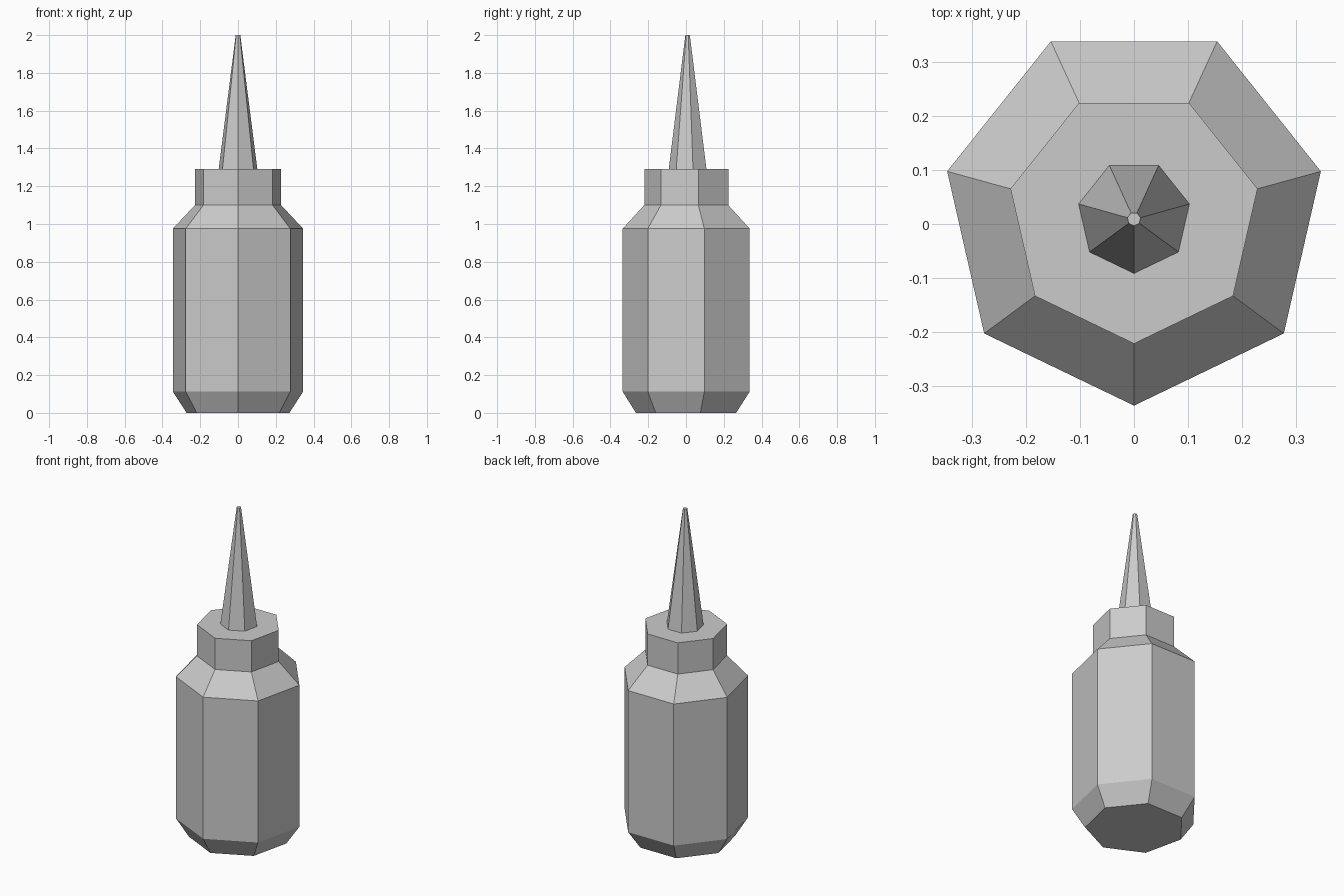
import bpy, bmesh
from math import pi, sin, cos

if "Cube" in bpy.data.objects:
    bpy.data.objects.remove(bpy.data.objects["Cube"])

SIDES = 7


def lathe(name, rings, cap_bottom=False, cap_top=False):
    """Join seven-sided rings, each given as (radius, z, y centre)."""
    bm = bmesh.new()
    loops = []
    for r, z, cy in rings:
        angles = [-pi / 2 + 2 * pi * k / SIDES for k in range(SIDES)]
        loops.append([bm.verts.new((r * cos(a), cy + r * sin(a), z)) for a in angles])
    for low, high in zip(loops, loops[1:]):
        for k in range(SIDES):
            n = (k + 1) % SIDES
            bm.faces.new((low[k], low[n], high[n], high[k]))
    if cap_bottom:
        bm.faces.new(loops[0][::-1])
    if cap_top:
        bm.faces.new(loops[-1])
    mesh = bpy.data.meshes.new(name)
    bm.to_mesh(mesh)
    bm.free()
    obj = bpy.data.objects.new(name, mesh)
    bpy.context.collection.objects.link(obj)
    return obj


# Bottle with bevelled base, straight wall, shoulder and collar
lathe("bottle_body", [(0.279, 0, 0.014), (0.354, 0.113, 0.0185),
                      (0.354, 0.975, 0.0185), (0.234, 1.10, 0.013),
                      (0.234, 1.29, 0.013)], cap_bottom=True, cap_top=True)

# Tapered nozzle standing on the collar
lathe("nozzle", [(0.105, 1.29, 0.0137), (0.0125, 2.0, 0.009)], cap_top=True)
